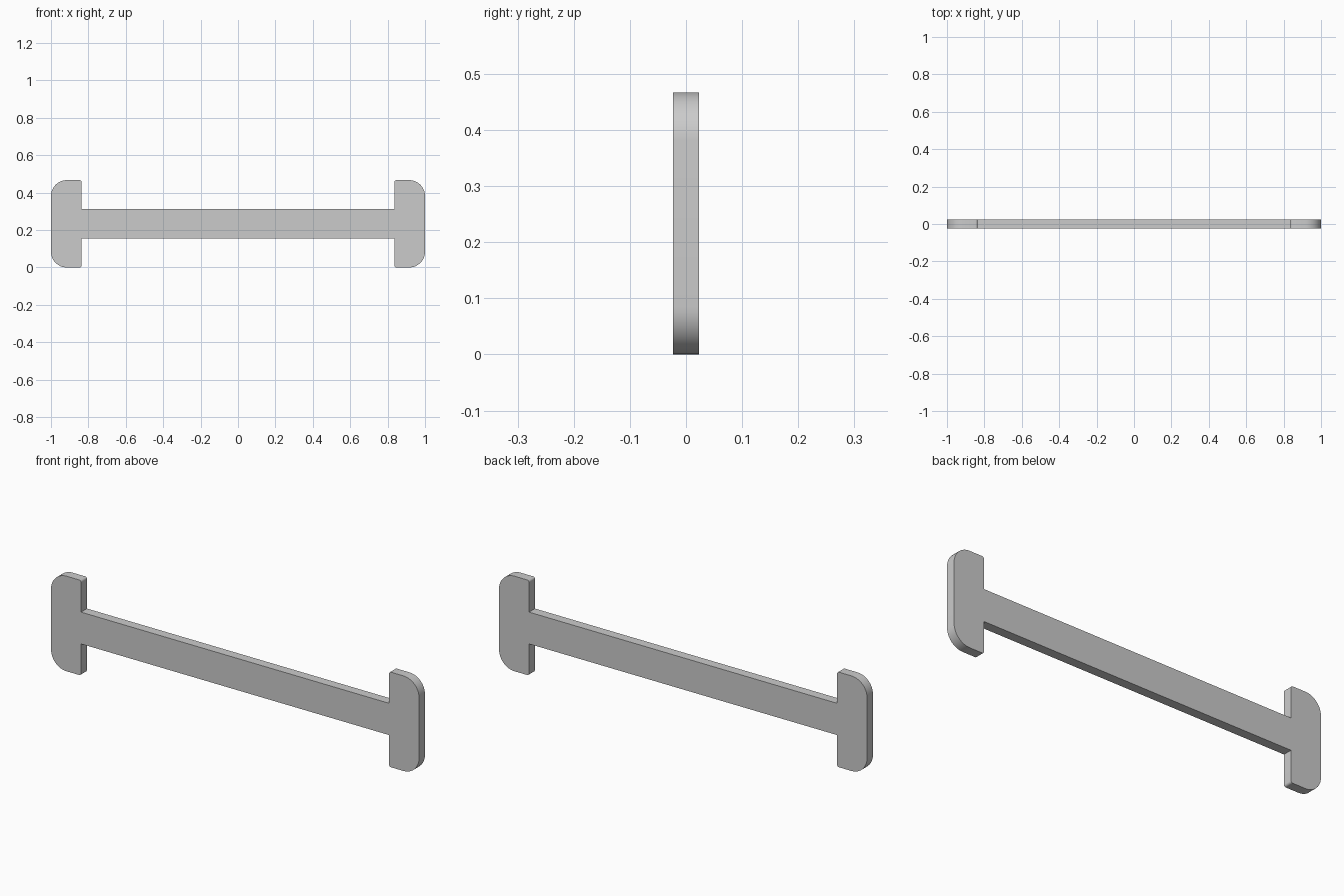
import bpy, bmesh
from math import sin, cos, pi, radians

LENGTH, HEIGHT, DEPTH = 2.0, 0.467, 0.046
BAR_HALF = 0.078        # half height of the crossbar
INNER_X = 0.837         # inner face of the end plates
OUTER_R, INNER_R = 0.085, 0.01

if "Cube" in bpy.data.objects:
    bpy.data.objects.remove(bpy.data.objects["Cube"])

grey = bpy.data.materials.new("plain grey")
grey.use_nodes = True
colour = (0.6, 0.6, 0.6, 1)
grey.diffuse_color = colour
grey.node_tree.nodes["Principled BSDF"].inputs["Base Color"].default_value = colour


def arc(cx, cz, r, start, end, steps):
    """Points along a rounded corner."""
    angles = [start + (end - start) * i / steps for i in range(steps + 1)]
    return [(cx + r * cos(a), cz + r * sin(a)) for a in angles]


# Upper right quarter of the outline, from the bar to the outer edge
top, side = HEIGHT / 2, LENGTH / 2
quarter = [(INNER_X, BAR_HALF)]
quarter += arc(INNER_X + INNER_R, top - INNER_R, INNER_R, pi, pi / 2, 4)
quarter += arc(side - OUTER_R, top - OUTER_R, OUTER_R, pi / 2, 0, 12)

# Mirror the quarter down, then the right half across
right = quarter + [(x, -z) for x, z in reversed(quarter)]
outline = right + [(-x, z) for x, z in reversed(right)]

# Fill the outline and extrude it to full thickness
bm = bmesh.new()
face = bm.faces.new([bm.verts.new((x, -DEPTH / 2, z + top)) for x, z in outline])
extruded = bmesh.ops.extrude_face_region(bm, geom=[face], use_keep_orig=True)
bmesh.ops.translate(bm, vec=(0, DEPTH, 0),
                    verts=[g for g in extruded["geom"] if isinstance(g, bmesh.types.BMVert)])
bmesh.ops.recalc_face_normals(bm, faces=bm.faces)
mesh = bpy.data.meshes.new("double_ended_bar")
bm.to_mesh(mesh)
bm.free()

bar = bpy.data.objects.new("double_ended_bar", mesh)
mesh.materials.append(grey)
bpy.context.collection.objects.link(bar)

# Smooth the rounded corners, keep the rims crisp
bpy.context.view_layer.objects.active = bar
bar.select_set(True)
bpy.ops.object.shade_smooth_by_angle(angle=radians(35))
